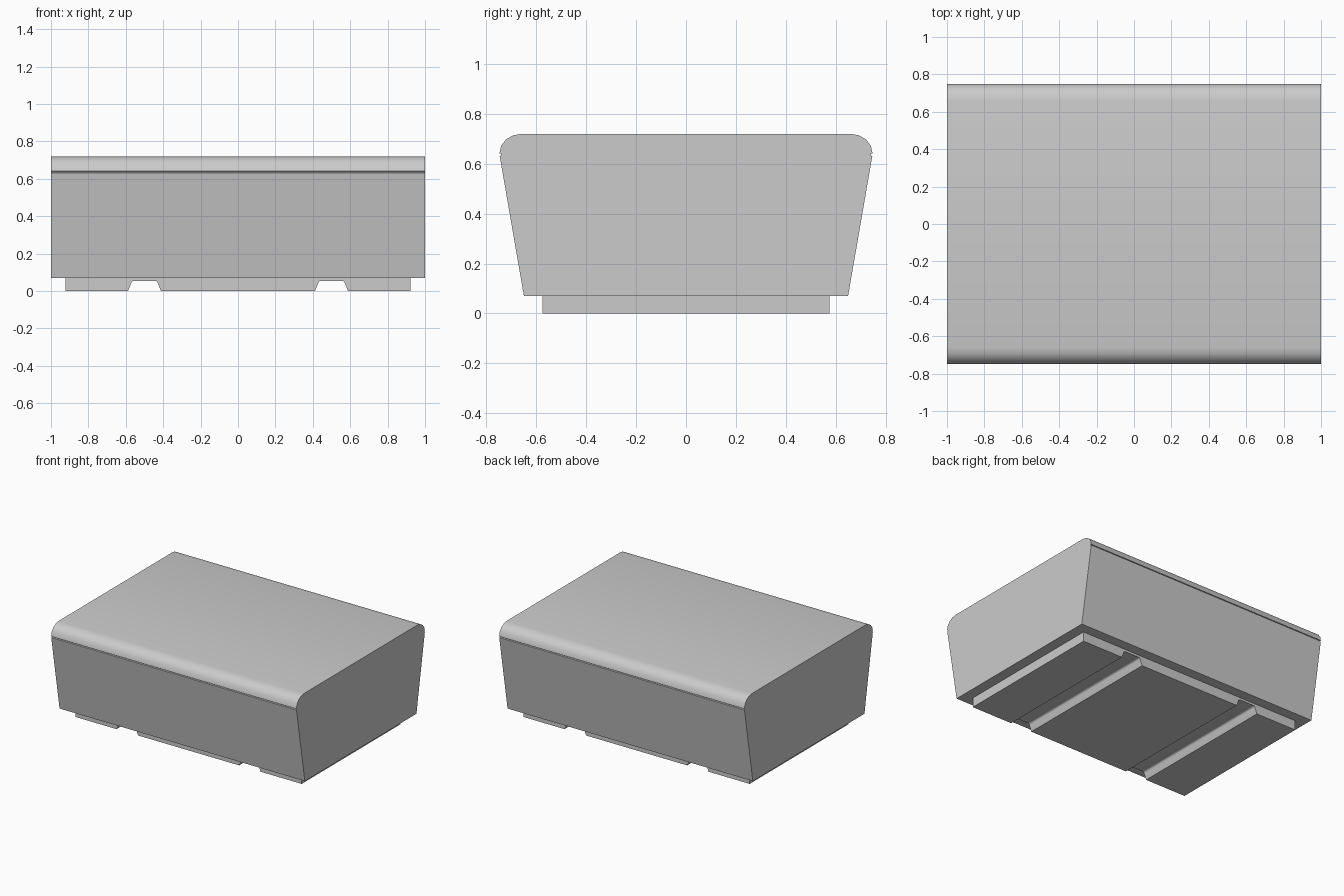
import bpy, bmesh, math

if "Cube" in bpy.data.objects:
    bpy.data.objects.remove(bpy.data.objects["Cube"])


def extrude_profile(name, points, vector):
    """Closed prism: a flat outline swept along a vector."""
    bm = bmesh.new()
    face = bm.faces.new([bm.verts.new(p) for p in points])
    ret = bmesh.ops.extrude_face_region(bm, geom=[face], use_keep_orig=True)
    moved = [g for g in ret["geom"] if isinstance(g, bmesh.types.BMVert)]
    bmesh.ops.translate(bm, verts=moved, vec=vector)
    bmesh.ops.recalc_face_normals(bm, faces=bm.faces)
    mesh = bpy.data.meshes.new(name)
    bm.to_mesh(mesh)
    bm.free()
    obj = bpy.data.objects.new(name, mesh)
    bpy.context.collection.objects.link(obj)
    bpy.ops.object.select_all(action='DESELECT')
    obj.select_set(True)
    bpy.context.view_layer.objects.active = obj
    bpy.ops.object.shade_smooth_by_angle(angle=math.radians(32))
    return obj


def arc(cx, cz, rx, rz, start, end, steps):
    angles = [math.radians(start + (end - start) * i / steps) for i in range(steps + 1)]
    return [(cx + rx * math.cos(a), cz + rz * math.sin(a)) for a in angles]


# Body: tapered sides, thin seam groove, rounded upper edges
half = [(0.65, 0.07), (0.747, 0.631), (0.741, 0.634), (0.741, 0.64)]
half += arc(0.66, 0.642, 0.088, 0.078, 0, 90, 4)
outline = half + [(-y, z) for y, z in reversed(half)]
extrude_profile("body", [(-1, y, z) for y, z in outline], (2, 0, 0))

# Base plinth with two rounded slots running front to back
slot = [(-0.088, 0.0), (-0.072, 0.04)]
slot += arc(-0.057, 0.04, 0.015, 0.014, 180, 90, 3)[1:]
slot += [(-x, z) for x, z in reversed(slot)]
base = [(-0.922, 0.07), (-0.922, 0.0)]
for cx in (-0.5, 0.5):
    base += [(cx + x, z) for x, z in slot]
base += [(0.922, 0.0), (0.922, 0.07)]
extrude_profile("base", [(x, -0.575, z) for x, z in base], (0, 1.15, 0))
